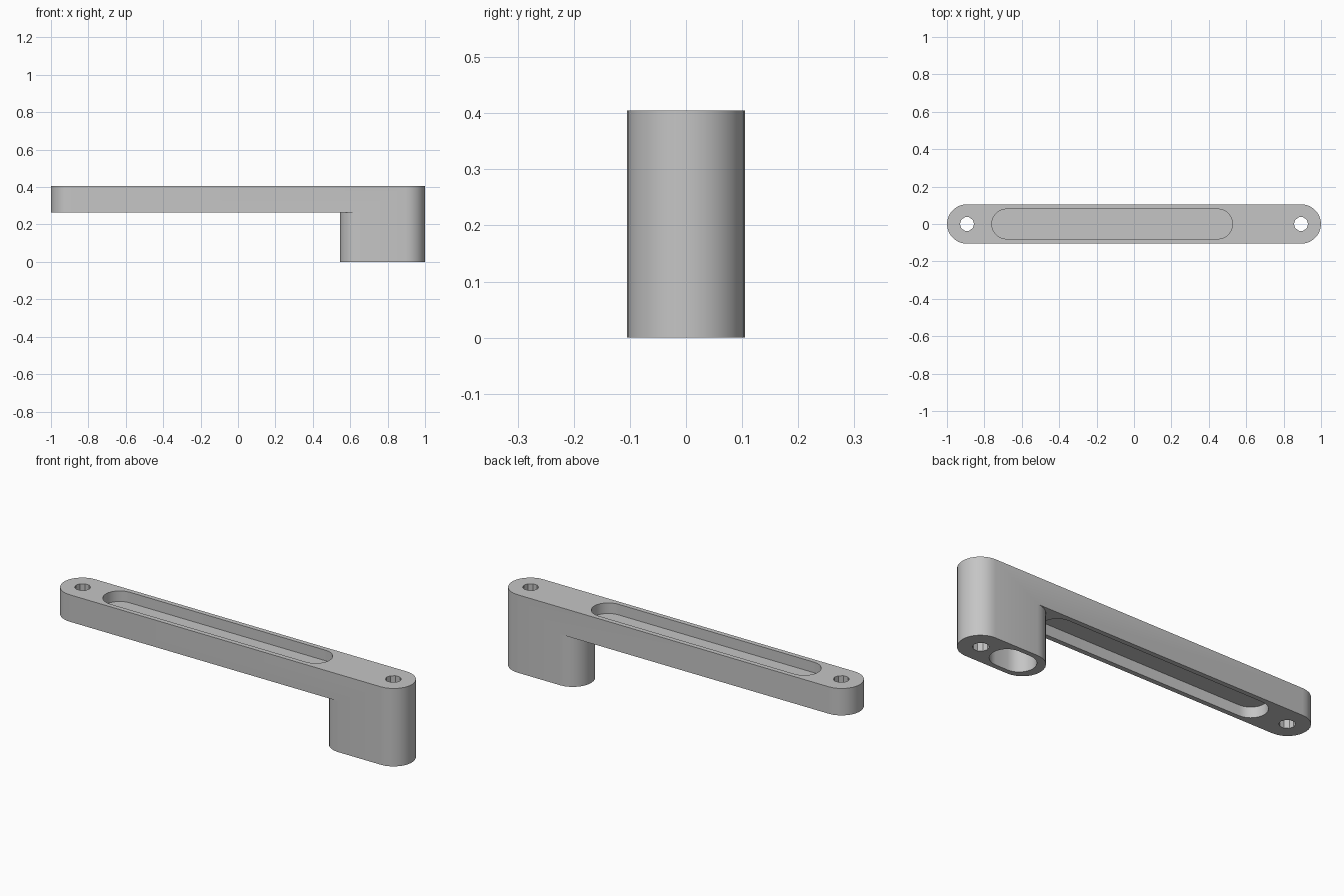
import bpy
import bmesh
from math import cos, sin, pi, radians

cube = bpy.data.objects.get("Cube")
if cube:
    bpy.data.objects.remove(cube, do_unlink=True)

TOP, UNDER = 0.405, 0.265      # top and underside of the bar
RADIUS = 0.105                 # rounded ends of the bar
END = 1 - RADIUS               # centre of each rounded end
FOOT = 0.65                    # centre of the foot's inner rounded end
POCKET_DEPTH = 0.055

grey = bpy.data.materials.new("plain grey")
grey.use_nodes = True
grey.diffuse_color = (0.56, 0.56, 0.56, 1)
grey.node_tree.nodes["Principled BSDF"].inputs["Base Color"].default_value = grey.diffuse_color


def arc(cx, r, start, end, steps):
    return [(cx + r * cos(start + (end - start) * i / steps),
             r * sin(start + (end - start) * i / steps)) for i in range(steps + 1)]


def slot(x0, x1, r, steps=14):
    """Outline with two round ends centred on x0 and x1."""
    return arc(x1, r, -pi / 2, pi / 2, steps) + arc(x0, r, pi / 2, 3 * pi / 2, steps)


def prism(name, outline, z0, z1):
    bm = bmesh.new()
    face = bm.faces.new([bm.verts.new((x, y, z0)) for x, y in outline])
    grown = bmesh.ops.extrude_face_region(bm, geom=[face])["geom"]
    bmesh.ops.translate(bm, vec=(0, 0, z1 - z0),
                        verts=[v for v in grown if isinstance(v, bmesh.types.BMVert)])
    bmesh.ops.recalc_face_normals(bm, faces=bm.faces[:])
    mesh = bpy.data.meshes.new(name)
    bm.to_mesh(mesh)
    bm.free()
    mesh.materials.append(grey)
    obj = bpy.data.objects.new(name, mesh)
    bpy.context.collection.objects.link(obj)
    return obj


def cut(target, cutter):
    cutter.hide_render = True
    mod = target.modifiers.new("cut", 'BOOLEAN')
    mod.operation, mod.solver, mod.object = 'DIFFERENCE', 'EXACT', cutter
    bpy.context.view_layer.objects.active = target
    bpy.ops.object.modifier_apply(modifier=mod.name)
    bpy.data.objects.remove(cutter, do_unlink=True)


# Long bar with a foot at one end, from one full-height block
handle = prism("handle_bar", slot(-END, END, RADIUS), 0, TOP)
clearance = [(FOOT, 0.2), (-1.2, 0.2), (-1.2, -0.2), (FOOT, -0.2)]
clearance += arc(FOOT, RADIUS, 3 * pi / 2, pi / 2, 14)
cut(handle, prism("clearance_cutter", clearance, -0.1, UNDER))

# Long pockets above and below a thin web
long_slot = slot(-0.68, 0.447, 0.08)
cut(handle, prism("top_pocket_cutter", long_slot, TOP - POCKET_DEPTH, TOP + 0.1))
cut(handle, prism("lower_pocket_cutter", long_slot, UNDER - 0.1, UNDER + POCKET_DEPTH))

# Deep pocket in the foot
cut(handle, prism("foot_pocket_cutter", slot(0.67, 0.74, 0.08), -0.1, TOP - POCKET_DEPTH))

# Bolt holes through both ends
for side in (-1, 1):
    hole = arc(side * 0.893, 0.038, 0, 2 * pi, 10)[:-1]
    cut(handle, prism("bolt_hole_cutter", hole, -0.1, TOP + 0.1))

bpy.ops.object.select_all(action='DESELECT')
handle.select_set(True)
bpy.context.view_layer.objects.active = handle
bpy.ops.object.shade_smooth_by_angle(angle=radians(30))
